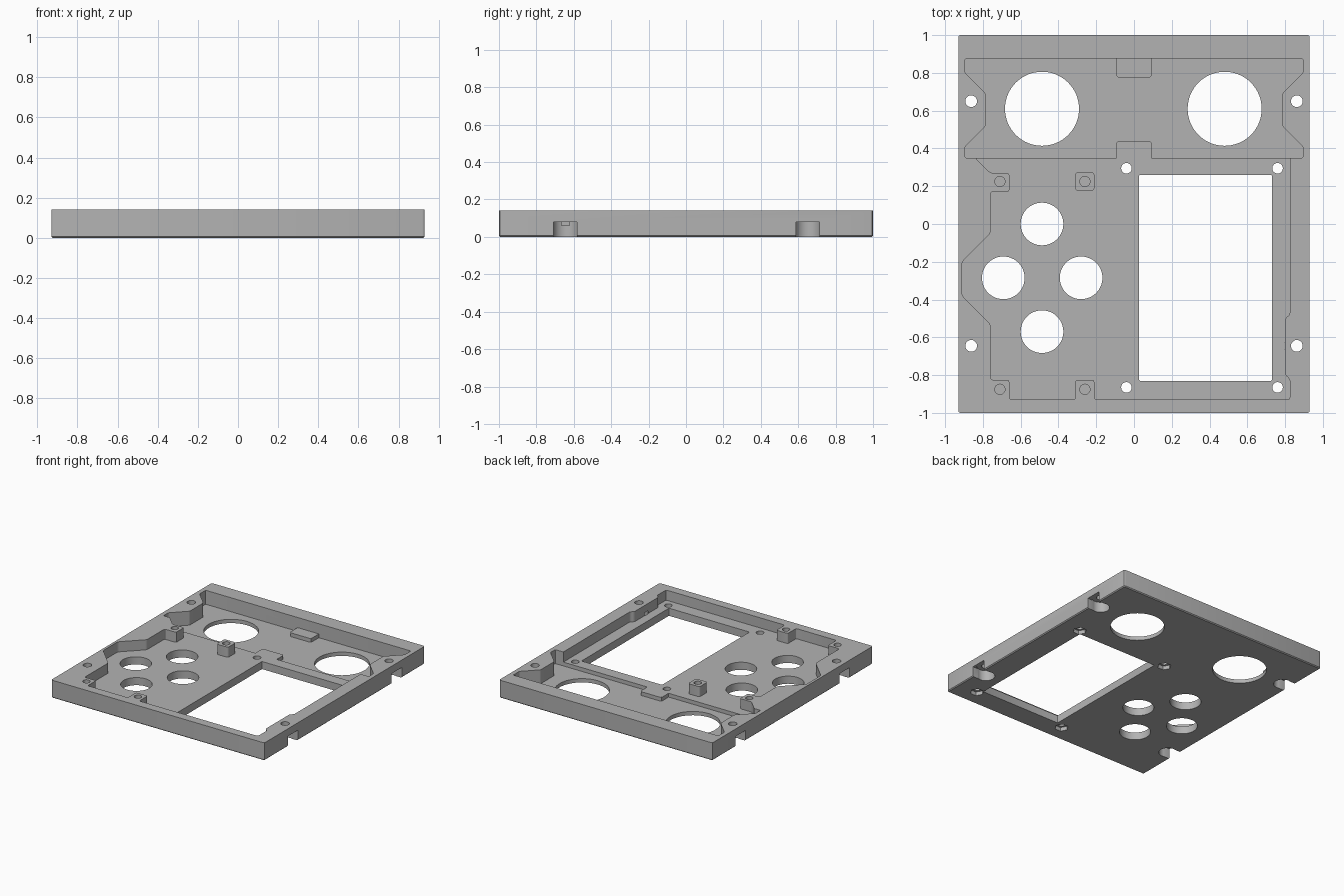
import bpy, bmesh, math

default = bpy.data.objects.get("Cube")
if default:
    bpy.data.objects.remove(default, do_unlink=True)

TOP, FLOOR, DEEP = 0.14, 0.06, 0.03
OVER = 0.3

grey = bpy.data.materials.new("plain grey")
grey.use_nodes = True
colour = (0.45, 0.45, 0.45, 1)
grey.diffuse_color = colour
grey.node_tree.nodes["Principled BSDF"].inputs["Base Color"].default_value = colour


def prism(name, outline, z0, z1, rounding=0.0):
    """Extrude an outline upward, optionally rounding its upright edges."""
    bm = bmesh.new()
    face = bm.faces.new([bm.verts.new((x, y, z0)) for x, y in outline])
    raised = bmesh.ops.extrude_face_region(bm, geom=[face])["geom"]
    for v in raised:
        if isinstance(v, bmesh.types.BMVert):
            v.co.z = z1
    if rounding:
        upright = [e for e in bm.edges if abs(e.verts[0].co.z - e.verts[1].co.z) > 1e-5]
        bmesh.ops.bevel(bm, geom=upright, offset=rounding, segments=3,
                        profile=0.5, affect='EDGES')
    bmesh.ops.recalc_face_normals(bm, faces=bm.faces)
    mesh = bpy.data.meshes.new(name)
    bm.to_mesh(mesh)
    bm.free()
    obj = bpy.data.objects.new(name, mesh)
    bpy.context.collection.objects.link(obj)
    mesh.materials.append(grey)
    return obj


def rect(x0, x1, y0, y1):
    return [(x0, y0), (x1, y0), (x1, y1), (x0, y1)]


def circle(x, y, r, n=48):
    return [(x + r * math.cos(math.tau * i / n), y + r * math.sin(math.tau * i / n))
            for i in range(n)]


# Outer block with rounded corners and a fine chamfer under the rim
plate = prism("faceplate", rect(-0.93, 0.93, -1, 1), 0, TOP, 0.012)
bm = bmesh.new()
bm.from_mesh(plate.data)
bottom = [e for e in bm.edges if all(v.co.z < 1e-5 for v in e.verts)]
bmesh.ops.bevel(bm, geom=bottom, offset=0.007, segments=1, affect='EDGES')
bm.to_mesh(plate.data)
bm.free()
bpy.context.view_layer.objects.active = plate
plate.select_set(True)


def combine(tool, operation='DIFFERENCE'):
    """Apply one boolean to the plate and discard the helper."""
    mod = plate.modifiers.new(tool.name, 'BOOLEAN')
    mod.operation, mod.solver, mod.object = operation, 'EXACT', tool
    bpy.ops.object.modifier_apply(modifier=mod.name)
    bpy.data.objects.remove(tool, do_unlink=True)


# Main pocket, stepping around the corner posts and side screws
main_outline = [
    (-0.84, 0.40), (-0.84, 0.35), (-0.76, 0.27), (-0.66, 0.27), (-0.66, 0.17),
    (-0.76, 0.17), (-0.76, -0.05), (-0.91, -0.20), (-0.91, -0.38), (-0.76, -0.53),
    (-0.76, -0.825), (-0.66, -0.825), (-0.66, -0.93), (-0.31, -0.93),
    (-0.31, -0.825), (-0.21, -0.825), (-0.21, -0.93), (0.825, -0.93),
    (0.825, -0.82), (0.80, -0.80), (0.80, -0.50), (0.825, -0.48), (0.825, 0.40)]
combine(prism("main_pocket", main_outline, FLOOR, OVER, 0.012))

# Deeper pocket across the back, symmetric left to right
half = [(0.895, 0.35), (0.895, 0.41), (0.785, 0.52), (0.785, 0.69), (0.895, 0.80), (0.895, 0.875)]
deep_outline = half + [(-x, y) for x, y in reversed(half)]
combine(prism("deep_pocket", deep_outline, DEEP, OVER, 0.008))

# Raised tabs in the deep pocket and the free-standing post
for name, area, z in (("back_tab", (-0.093, 0.093, 0.775, 0.90), FLOOR),
                      ("front_tab", (-0.093, 0.093, 0.32, 0.44), FLOOR),
                      ("post", (-0.31, -0.21, 0.175, 0.275), TOP)):
    combine(prism(name, rect(*area), 0.015, z, 0.015), 'UNION')

# Screen window and round openings
combine(prism("window", rect(0.027, 0.73, -0.83, 0.26), -OVER, OVER, 0.006))
for x in (-0.487, 0.48):
    combine(prism("large_opening", circle(x, 0.61, 0.196, 64), -OVER, OVER))
for x, y in ((-0.487, 0), (-0.692, -0.285), (-0.28, -0.285), (-0.487, -0.57)):
    combine(prism("button_opening", circle(x, y, 0.113), -OVER, OVER))

# Blind holes in the posts
for x in (-0.71, -0.26):
    for y in (0.225, -0.875):
        combine(prism("post_hole", circle(x, y, 0.027, 24), 0.05, OVER))

# Window screws with hexagonal nut recesses underneath
for x in (-0.04, 0.76):
    for y in (0.295, -0.865):
        combine(prism("screw_hole", circle(x, y, 0.028, 24), -OVER, OVER))
        combine(prism("nut_recess", circle(x, y, 0.05, 6), -OVER, 0.03))

# Side screws: through hole, counterbore and slot open to the side
for side in (-1, 1):
    for y in (0.65, -0.645):
        x = 0.862 * side
        combine(prism("side_hole", circle(x, y, 0.031, 24), -OVER, OVER))
        combine(prism("counterbore", circle(x, y, 0.066, 32), -OVER, 0.083))
        slot = rect(min(x, side), max(x, side), y - 0.063, y + 0.063)
        combine(prism("side_slot", slot, -OVER, 0.081))

bpy.ops.object.shade_smooth_by_angle(angle=math.radians(30))
